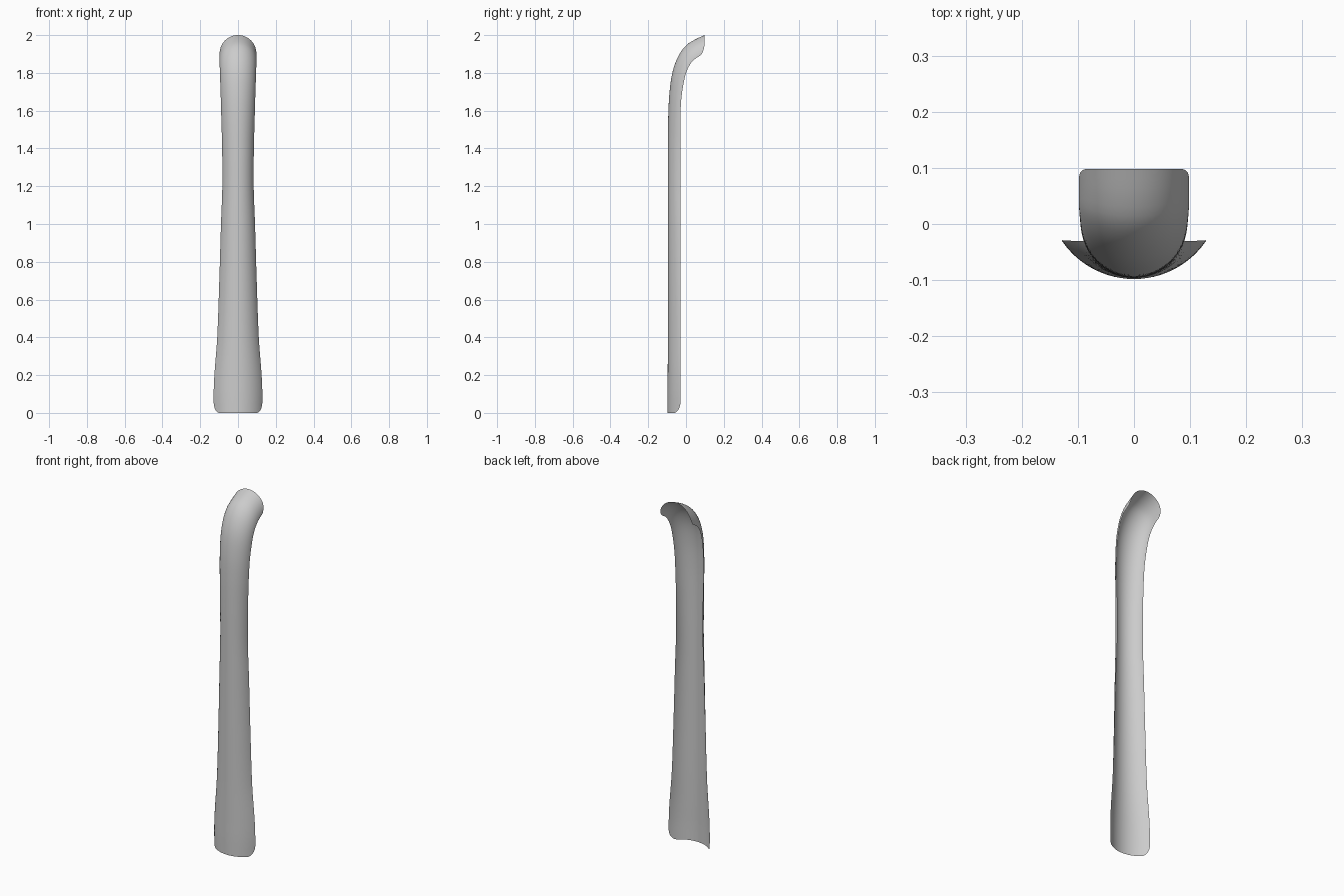
import bpy, bmesh, math

if "Cube" in bpy.data.objects:
    bpy.data.objects.remove(bpy.data.objects["Cube"])

# Stations along the horn: spine y, spine z, edge y, edge z, half width
ST = [
    (-.098, 0.00, -.029, 0.00, .128),
    (-.098, 0.10, -.029, 0.10, .129),
    (-.097, 0.20, -.029, 0.20, .125),
    (-.096, 0.40, -.030, 0.40, .110),
    (-.096, 0.70, -.030, 0.70, .099),
    (-.096, 1.00, -.030, 1.00, .090),
    (-.096, 1.20, -.030, 1.20, .083),
    (-.096, 1.40, -.030, 1.40, .084),
    (-.094, 1.57, -.030, 1.55, .088),
    (-.087, 1.70, -.025, 1.66, .091),
    (-.070, 1.81, -.012, 1.75, .094),
    (-.040, 1.89, 0.006, 1.815, .096),
    (0.000, 1.945, 0.034, 1.862, .098),
    (0.045, 1.975, 0.066, 1.886, .098),
    (0.098, 2.000, 0.098, 1.905, .098),
]
# Length parameter along the spine
V = [0.0]
for a, b in zip(ST, ST[1:]):
    V.append(V[-1] + math.hypot(b[0] - a[0], b[1] - a[1]))


def tangent(i, k):
    a, b = max(i - 1, 0), min(i + 1, len(ST) - 1)
    return (ST[b][k] - ST[a][k]) / (V[b] - V[a])


def sample(v):
    """Smooth (Hermite) interpolation of the station values."""
    i = 0
    while i < len(V) - 2 and v > V[i + 1]:
        i += 1
    h = V[i + 1] - V[i]
    t = (v - V[i]) / h
    return [(2*t**3 - 3*t*t + 1) * ST[i][k] + (t**3 - 2*t*t + t) * h * tangent(i, k)
            + (3*t*t - 2*t**3) * ST[i + 1][k] + (t**3 - t*t) * h * tangent(i + 1, k)
            for k in range(5)]


def corner(s, start, size):
    """Rounded-corner trim near the long edges."""
    q = max(0.0, (abs(s) - start) / (1 - start))
    return size * (1 - math.sqrt(max(0.0, 1 - q * q)))


def point(s, v):
    """Circular-arc cross-section between the spine and the two edges."""
    y0, z0, y1, z1, w = sample(v)
    d = math.hypot(y1 - y0, z1 - z0)
    half = 2 * math.atan2(d, w)
    r = w / math.sin(half)
    a = s * half
    f = r * (1 - math.cos(a)) / d
    return (r * math.sin(a), y0 + f * (y1 - y0), z0 + f * (z1 - z0))


# Curved shell sheet
COLS, ROWS = 40, 110
bm = bmesh.new()
grid = []
for i in range(COLS + 1):
    s = math.sin(math.pi / 2 * (2 * i / COLS - 1))
    lo = corner(s, .70, .06)
    hi = V[-1] - corner(s, .65, .04)
    grid.append([bm.verts.new(point(s, lo + (hi - lo) * j / ROWS)) for j in range(ROWS + 1)])
for i in range(COLS):
    for j in range(ROWS):
        bm.faces.new((grid[i][j], grid[i + 1][j], grid[i + 1][j + 1], grid[i][j + 1]))
for f in bm.faces:
    f.smooth = True
mesh = bpy.data.meshes.new("horn_shell")
bm.to_mesh(mesh)
bm.free()
obj = bpy.data.objects.new("horn_shell", mesh)
bpy.context.collection.objects.link(obj)
